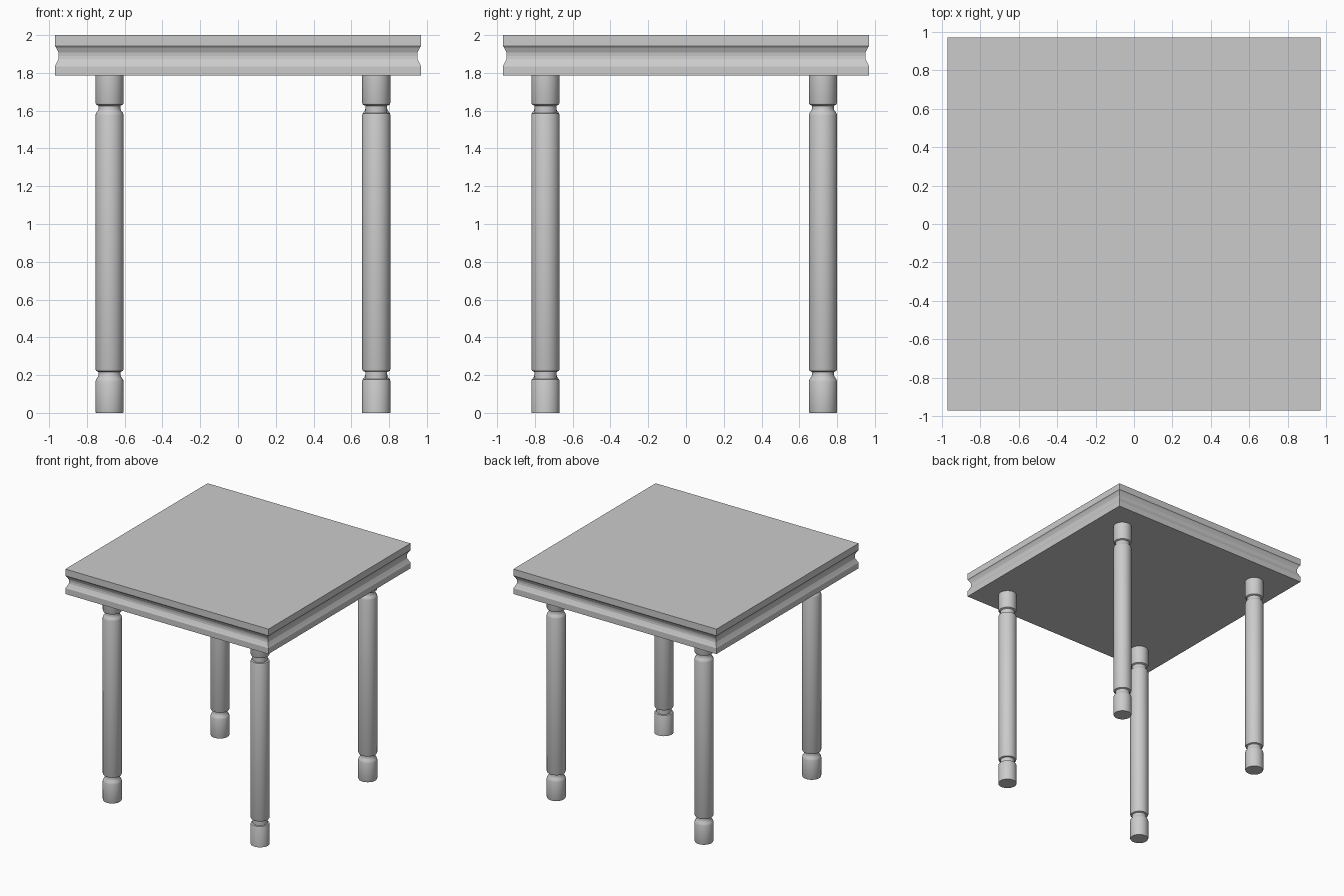
import bpy, bmesh, math

if "Cube" in bpy.data.objects:
    bpy.data.objects.remove(bpy.data.objects["Cube"])


def loft(name, rings, location=(0, 0, 0), smooth=False):
    """Join rings of (sides, radius, z, start angle) into a capped solid."""
    bm = bmesh.new()
    loops = []
    for sides, r, z, start in rings:
        loops.append([bm.verts.new((r * math.cos(start + math.tau * i / sides),
                                    r * math.sin(start + math.tau * i / sides), z))
                      for i in range(sides)])
    for low, high in zip(loops, loops[1:]):
        n = len(low)
        for i in range(n):
            j = (i + 1) % n
            bm.faces.new((low[i], low[j], high[j], high[i]))
    bm.faces.new(loops[0][::-1])
    bm.faces.new(loops[-1])
    mesh = bpy.data.meshes.new(name)
    bm.to_mesh(mesh)
    bm.free()
    obj = bpy.data.objects.new(name, mesh)
    obj.location = location
    bpy.context.collection.objects.link(obj)
    if smooth:
        bpy.ops.object.select_all(action='DESELECT')
        obj.select_set(True)
        bpy.context.view_layer.objects.active = obj
        bpy.ops.object.shade_smooth_by_angle(angle=math.radians(35))
    return obj


# Square table top with a moulded groove around its edge: (half width, z)
edge = [(0.97, 1.785), (0.97, 1.835), (0.962, 1.85), (0.951, 1.873),
        (0.949, 1.89), (0.951, 1.908), (0.962, 1.932), (0.97, 1.943), (0.97, 2.0)]
loft("table_top", [(4, w * math.sqrt(2), z, math.pi / 4) for w, z in edge])

# Turned legs: (radius, z)
soft_profile = [(0.072, 0), (0.075, 0.008), (0.075, 0.165), (0.071, 0.178),
                (0.061, 0.192), (0.058, 0.203), (0.058, 0.217), (0.071, 0.222),
                (0.075, 0.232), (0.075, 1.575), (0.071, 1.588), (0.061, 1.6),
                (0.058, 1.61), (0.058, 1.626), (0.071, 1.632), (0.075, 1.642),
                (0.075, 1.79)]
stepped_profile = [(0.075, 0), (0.075, 0.17), (0.072, 0.178), (0.058, 0.18),
                   (0.058, 0.218), (0.071, 0.222), (0.075, 0.232),
                   (0.075, 1.577), (0.072, 1.586), (0.058, 1.588),
                   (0.058, 1.626), (0.071, 1.632), (0.075, 1.642), (0.075, 1.79)]

for name, x, y, profile in [
        ("front_left_leg", -0.68, -0.744, soft_profile),
        ("front_right_leg", 0.732, -0.744, stepped_profile),
        ("back_left_leg", -0.68, 0.725, soft_profile),
        ("back_right_leg", 0.732, 0.725, soft_profile)]:
    loft(name, [(32, r, z, 0) for r, z in profile], (x, y, 0), smooth=True)
